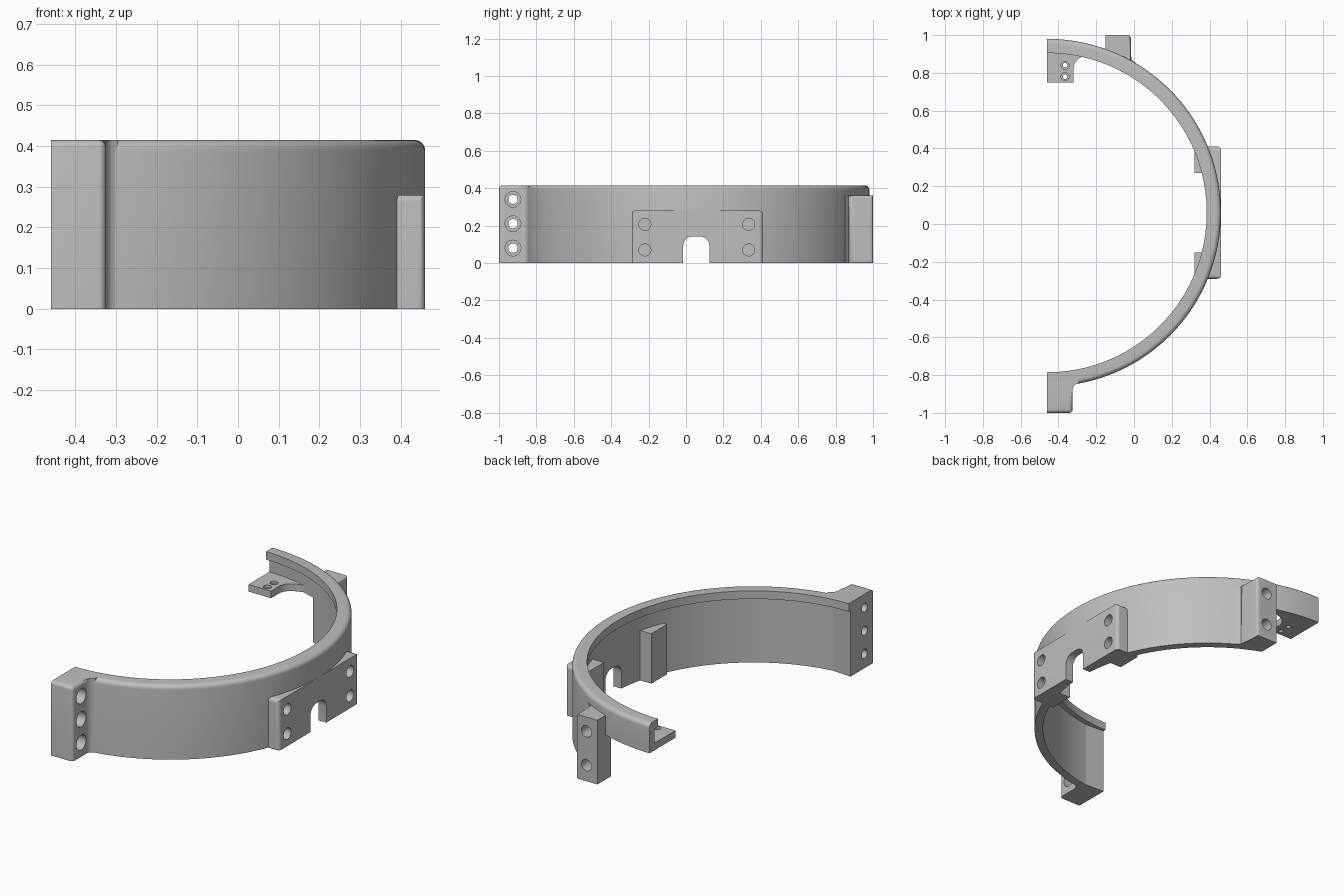
import bpy, bmesh, math
from mathutils import Matrix, Vector

if "Cube" in bpy.data.objects:
    bpy.data.objects.remove(bpy.data.objects["Cube"])

CX, CY, H = -0.46, 0.06, 0.415      # ring centre and total height

grey = bpy.data.materials.new("plain_grey")
grey.diffuse_color = (0.52, 0.52, 0.52, 1)
grey.use_nodes = True
grey.node_tree.nodes["Principled BSDF"].inputs["Base Color"].default_value = grey.diffuse_color


def finish(name, bm):
    bmesh.ops.recalc_face_normals(bm, faces=bm.faces)
    me = bpy.data.meshes.new(name)
    bm.to_mesh(me)
    bm.free()
    ob = bpy.data.objects.new(name, me)
    bpy.context.collection.objects.link(ob)
    me.materials.append(grey)
    return ob


def prism(name, pts, z0, z1, bevel=None, width=0.018):
    """Extrude an outline upward; bevel edges whose two ends pass the rule."""
    bm = bmesh.new()
    low = [bm.verts.new((x, y, z0)) for x, y in pts]
    top = [bm.verts.new((x, y, z1)) for x, y in pts]
    n = len(pts)
    bm.faces.new(low)
    bm.faces.new(top)
    for i in range(n):
        j = (i + 1) % n
        bm.faces.new((low[i], low[j], top[j], top[i]))
    bmesh.ops.recalc_face_normals(bm, faces=bm.faces)
    if bevel:
        edges = [e for e in bm.edges if bevel(e.verts[0].co, e.verts[1].co)]
        bmesh.ops.bevel(bm, geom=edges, offset=width, segments=5,
                        profile=0.5, affect='EDGES')
    return finish(name, bm)


def cylinder(radius, a, b):
    a, b = Vector(a), Vector(b)
    d = b - a
    bm = bmesh.new()
    rot = Vector((0, 0, 1)).rotation_difference(d).to_matrix().to_4x4()
    bmesh.ops.create_cone(bm, cap_ends=True, segments=32, radius1=radius,
                          radius2=radius, depth=d.length,
                          matrix=Matrix.Translation((a + b) / 2) @ rot)
    return finish("cutter", bm)


def cut(part, cutters):
    for c in cutters:
        m = part.modifiers.new("cut", 'BOOLEAN')
        m.operation, m.solver, m.object = 'DIFFERENCE', 'EXACT', c
        bpy.context.view_layer.objects.active = part
        bpy.ops.object.modifier_apply(modifier=m.name)


# half ring: revolved wall with rounded top edge and an inner lip
prof = [(0.875, 0), (0.92, 0)]
prof += [(0.895 + 0.025 * math.cos(t * math.pi / 12),
          H - 0.025 + 0.025 * math.sin(t * math.pi / 12)) for t in range(7)]
prof += [(0.845, H), (0.845, 0.37), (0.875, 0.37)]
bm = bmesh.new()
SEG = 96
rows = []
for i in range(SEG + 1):
    a = math.pi * (i / SEG - 0.5)
    rows.append([bm.verts.new((CX + r * math.cos(a), CY + r * math.sin(a), z))
                 for r, z in prof])
for p, q in zip(rows, rows[1:]):
    for k in range(len(prof)):
        m = (k + 1) % len(prof)
        bm.faces.new((p[k], p[m], q[m], q[k]))
bm.faces.new(rows[0])
bm.faces.new(rows[-1])
ring = finish("half_ring", bm)

# end block with three counterbored bolt holes
end_block = prism(
    "end_block",
    [(-0.46, -0.80), (-0.46, -1.0), (-0.325, -1.0), (-0.325, -0.875),
     (-0.32, -0.86), (-0.311, -0.85), (-0.295, -0.843), (-0.295, -0.81)],
    0, H,
    lambda a, b: (a.y < -0.99 and b.y < -0.99 and min(a.z, b.z) > 0.4)
    or (max(a.y, b.y) < -0.85 and min(a.x, b.x) > -0.33 and max(a.x, b.x) < -0.324
        and (a.y + b.y < -1.99 or min(a.z, b.z) > 0.4)
        and (a.z + b.z > 0.8 or abs(a.z - b.z) > 0.1)))

# flat mounting plate on the outside, its back hidden inside the ring wall
arc = [(CX + 0.895 * math.cos(t), CY + 0.895 * math.sin(t))
       for t in [math.asin(0.35 / 0.895) * (1 - i / 8) for i in range(17)]]
plate = prism(
    "mounting_plate", [(0.46, CY - 0.35), (0.46, CY + 0.35)] + arc, 0, 0.28,
    lambda a, b: (a.x > 0.45 or b.x > 0.45) and a.z + b.z > 0.1
    and (min(a.z, b.z) > 0.2 or abs(a.y - b.y) < 0.01)
    and not (abs(a.y - b.y) > 0.1))

# two pads on the inside, behind the plate
pads = [prism("inner_pad", [(0.32, CY + s * 0.21), (0.32, CY + s * 0.35),
                            (0.37, CY + s * 0.35), (0.40, CY + s * 0.21)], 0, 0.28)
        for s in (-1, 1)]

# side block on the outside of the ring
side_block = prism(
    "side_block", [(-0.15, 0.895), (-0.15, 1.0), (-0.017, 1.0), (-0.017, 0.88),
                   (-0.012, 0.87), (0.01, 0.853), (0.01, 0.84)], 0, 0.36,
    lambda a, b: min(a.x, b.x) > -0.02 and max(a.x, b.x) < -0.016, 0.015)

# small screw tab inside the shallow end of the ring
tab = prism("screw_tab", [(-0.46, 0.75), (-0.32, 0.75), (-0.32, 0.83),
                          (-0.312, 0.855), (-0.29, 0.878), (-0.255, 0.895),
                          (-0.22, 0.905), (-0.22, 0.92), (-0.46, 0.95)], 0.25, 0.29)

# cutters: relief under the shallow end, and the round-topped cable notch
relief = prism("cutter", [(-0.6, 0.6), (-0.15, 0.6), (-0.15, 1.2), (-0.6, 1.2)],
               -0.1, 0.25)
notch = prism("cutter", [(0.2, -0.015), (0.6, -0.015), (0.6, 0.125), (0.2, 0.125)],
              -0.1, 0.142,
              lambda a, b: abs(a.x - b.x) > 0.1 and min(a.z, b.z) > 0.1, 0.05)
# cutters: holes
plate_holes = [cylinder(0.032, (0.35, y, z), (0.6, y, z))
               for y in (-0.22, 0.335) for z in (0.07, 0.207)]
end_holes = [cylinder(r, (x, -0.925, z), (-0.2, -0.925, z))
             for z in (0.08, 0.21, 0.34) for r, x in ((0.025, -0.6), (0.042, -0.38))]
side_holes = [cylinder(0.032, (-0.083, 0.91, z), (-0.083, 1.2, z))
              for z in (0.09, 0.28)]
tab_holes = [cylinder(r, (-0.365, y, z), (-0.365, y, 0.35))
             for y in (0.78, 0.84) for r, z in ((0.012, 0.2), (0.021, 0.275))]

cut(ring, [relief, notch] + plate_holes)
cut(plate, [notch] + plate_holes)
cut(pads[0], plate_holes[:2])
cut(pads[1], plate_holes[2:])
cut(end_block, end_holes)
cut(side_block, side_holes)
cut(tab, tab_holes)
for c in [relief, notch] + plate_holes + end_holes + side_holes + tab_holes:
    bpy.data.objects.remove(c)

# smooth shading with sharp edges kept
bpy.ops.object.select_all(action='DESELECT')
for ob in bpy.context.collection.objects:
    ob.select_set(True)
bpy.context.view_layer.objects.active = ring
bpy.ops.object.shade_smooth_by_angle(angle=math.radians(30))
